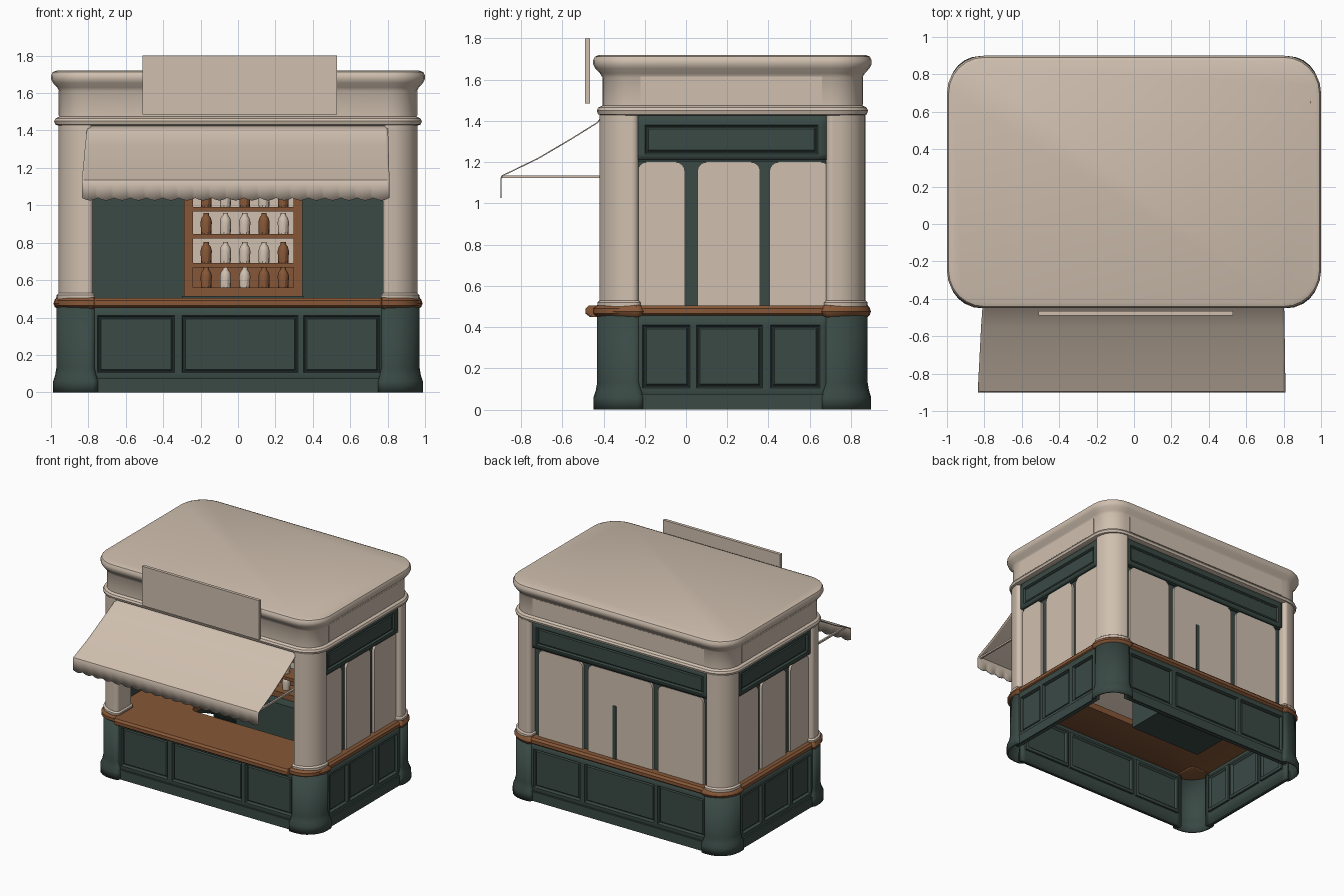
import bpy, bmesh
from math import pi, sin, cos, radians
from mathutils import Matrix, Vector

if "Cube" in bpy.data.objects:
    bpy.data.objects.remove(bpy.data.objects["Cube"])


def material(name, rgb):
    m = bpy.data.materials.new(name)
    m.use_nodes = True
    m.diffuse_color = (*rgb, 1)
    bsdf = m.node_tree.nodes["Principled BSDF"]
    bsdf.inputs["Base Color"].default_value = (*rgb, 1)
    bsdf.inputs["Roughness"].default_value = 0.8
    return m


CREAM = material("cream", (0.63, 0.525, 0.43))
GREEN = material("dark green", (0.042, 0.068, 0.06))
WOOD = material("brown wood", (0.24, 0.095, 0.038))
made = []

# Sides are numbered front, left, back, right; DEPTH is each facade's distance from the origin
FRONT, LEFT, BACK, RIGHT = range(4)
DEPTH = [0.405, 0.955, 0.855, 0.955]


def finish(name, bm, mat):
    bmesh.ops.recalc_face_normals(bm, faces=bm.faces)
    mesh = bpy.data.meshes.new(name)
    bm.to_mesh(mesh)
    bm.free()
    mesh.materials.append(mat)
    ob = bpy.data.objects.new(name, mesh)
    bpy.context.collection.objects.link(ob)
    made.append(ob)
    return ob


def plan(x0, y0, x1, y1, radii, steps=6):
    """Rounded rectangle outline; radii run counterclockwise from the low corner."""
    pts = []
    corners = [(x0, y0, 1, 1), (x1, y0, -1, 1), (x1, y1, -1, -1), (x0, y1, 1, -1)]
    for i, (x, y, sx, sy) in enumerate(corners):
        r = radii[i]
        for k in range(steps + 1):
            a = pi + (i + k / steps) * pi / 2
            pts.append((x + sx * r + r * cos(a), y + sy * r + r * sin(a)))
    return pts


def loft(name, rings, mat, kind="capped", place=None):
    """Skin a stack of (outline, height) rings: capped, joined into a loop, or an open strip."""
    bm = bmesh.new()
    rows = [[bm.verts.new((x, y, z)) for x, y in pts] for pts, z in rings]
    for a, b in zip(rows, rows[1:] + rows[:1] if kind == "loop" else rows[1:]):
        for i in range(len(a) - (kind == "strip")):
            j = (i + 1) % len(a)
            bm.faces.new((a[i], a[j], b[j], b[i]))
    if kind == "capped":
        bm.faces.new(rows[0][::-1])
        bm.faces.new(rows[-1])
    if place:
        bm.transform(place)
    return finish(name, bm, mat)


def box(name, x0, x1, y0, y1, z0, z1, mat):
    bm = bmesh.new()
    bmesh.ops.create_cube(bm, size=1)
    size = Matrix.Diagonal((x1 - x0, y1 - y0, z1 - z0, 1))
    bm.transform(Matrix.Translation(((x0 + x1) / 2, (y0 + y1) / 2, (z0 + z1) / 2)) @ size)
    return finish(name, bm, mat)


def facade(side, offset):
    """Maps local (across, up, outward) onto a side of the building."""
    stand = Matrix.Rotation(pi / 2, 4, "X")
    return (Matrix.Rotation(side * pi / 2, 4, "Z")
            @ Matrix.Translation((0, -DEPTH[side] - offset, 0)) @ stand)


def plate(name, side, u0, u1, z0, z1, offset, thick, mat, top_r=0.004):
    outline = plan(u0, z0, u1, z1, (0.004, 0.004, top_r, top_r), 4)
    loft(name, [(outline, 0), (outline, thick)], mat, place=facade(side, offset))


def panelled(name, side, us, zs, offset, sink, mat):
    """Wall sheet where every odd cell is a sunk, framed panel."""
    bm = bmesh.new()
    grid = [[bm.verts.new((u, z, 0)) for u in us] for z in zs]
    panels = []
    for j in range(len(zs) - 1):
        for i in range(len(us) - 1):
            f = bm.faces.new((grid[j][i], grid[j][i + 1], grid[j + 1][i + 1], grid[j + 1][i]))
            if i % 2 and j % 2:
                panels.append(f)
    bm.normal_update()
    for thick, depth in ((0.01, -sink), (0.006, 0), (0.01, sink / 2)):
        bmesh.ops.inset_individual(bm, faces=panels, thickness=thick, depth=depth)
    bm.transform(facade(side, offset))
    ob = finish(name, bm, mat)
    # Keep the open sheet facing outward so its thickness grows inward
    out = Vector((sin(side * pi / 2), -cos(side * pi / 2), 0))
    if sum((p.normal.dot(out) * p.area for p in ob.data.polygons)) < 0:
        ob.data.flip_normals()
    ob.modifiers.new("thickness", "SOLIDIFY").thickness = 0.025


def mirrored(values, side):
    return sorted(-v for v in values) if side == RIGHT else values


# Lower panelled walls and plinths
long_cuts = [-0.8, -0.75, -0.34, -0.3, 0.32, 0.35, 0.76, 0.8]
side_cuts = [-0.26, -0.21, 0.02, 0.05, 0.37, 0.41, 0.65, 0.7]
for side in range(4):
    cuts = mirrored(side_cuts, side) if side % 2 else long_cuts
    panelled("lower_wall", side, cuts, [0, 0.105, 0.41, 0.47], 0.005, 0.022, GREEN)
    plate("plinth", side, cuts[0], cuts[-1], 0, 0.075, 0.005, 0.012, GREEN)

# Upper walls: green sheet with a raised header and cream shutters
side_shutters = [(-0.235, -0.005), (0.055, 0.36), (0.405, 0.7)]
back_shutters = [(-0.73, -0.34), (-0.29, 0.28), (0.33, 0.73)]
for side in (LEFT, BACK, RIGHT):
    spans = back_shutters if side == BACK else side_shutters
    ends = [-0.8, 0.8] if side == BACK else mirrored([-0.26, 0.7], side)
    plate("upper_wall", side, *ends, 0.48, 1.45, -0.075, 0.025, GREEN)
    plate("header_rail", side, *ends, 1.2, 1.45, -0.05, 0.015, GREEN)
    panelled("header_panel", side, [ends[0], ends[0] + 0.06, ends[1] - 0.06, ends[1]],
             [1.21, 1.24, 1.38, 1.44], -0.015, 0.015, GREEN)
    plate("frieze_panel", side, ends[0] + 0.04, ends[1] - 0.04, 1.48, 1.615, -0.01, 0.014, CREAM)
    for span in spans:
        u0, u1 = mirrored(span, side)
        plate("shutter", side, u0, u1, 0.49, 1.2, -0.055, 0.025, CREAM, 0.045)
plate("door_gap", BACK, -0.07, -0.04, 0.5, 0.93, -0.03, 0.005, GREEN)
plate("front_header", FRONT, -0.8, 0.8, 1.37, 1.45, -0.05, 0.05, CREAM)

# Corner columns with hollow flared feet and wooden caps
for sx in (-1, 1):
    for sy in (-1, 1):
        corner = {(-1, -1): 0, (1, -1): 1, (1, 1): 2, (-1, 1): 3}[sx, sy]

        def post(grow, radius=0.16):
            radii = [0.03] * 4
            radii[corner] = radius
            xs = sorted((sx * (0.775 - grow), sx * (0.96 + grow)))
            edge = 0.87 if sy > 0 else -0.42
            ys = sorted((edge - sy * (0.19 + grow), edge + sy * grow))
            return plan(xs[0], ys[0], xs[1], ys[1], radii)

        def outer_side(grow):
            pts = post(grow)
            start = (corner - 1) % 4 * 7
            return (pts + pts)[start:start + 21]

        foot = loft("column_base", [(outer_side(g), z) for g, z in (
            (0.022, 0), (0.022, 0.06), (0.012, 0.09), (0.005, 0.13), (0.005, 0.46))], GREEN, "strip")
        shell = foot.modifiers.new("thickness", "SOLIDIFY")
        shell.thickness, shell.offset = 0.012, 0
        loft("column_cap", [(post(g, 0.19), z) for g, z in (
            (0.005, 0.445), (0.02, 0.457), (0.027, 0.475), (0.02, 0.495), (0.01, 0.508))], WOOD)
        loft("column", [(post(g), z) for g, z in (
            (0.01, 0.5), (0.01, 0.52), (0, 0.53), (0, 1.45))], CREAM)

# Counter ring, deep at the front, with a lip in the serving opening
hole = plan(-0.4, -0.04, 0.72, 0.77, [0.06] * 4)


def ledge(grow):
    return plan(-0.95 - grow, -0.43 - grow, 0.95 + grow, 0.86 + grow, [0.15] * 4)


def lip(grow):
    return plan(-0.77, -0.467 - grow, 0.77, -0.38, [0.02] * 4)


edge_profile = [(0, 0.45), (0.02, 0.465), (0.02, 0.49), (0.005, 0.505)]
loft("counter", [(hole, 0.455)] + [(ledge(g), z) for g, z in edge_profile] + [(hole, 0.505)],
     WOOD, "loop")
loft("counter_lip", [(lip(g), z) for g, z in edge_profile], WOOD)

# Entablature and flat roof
cornice = [(0, 1.425), (0.022, 1.432), (0.028, 1.45), (0.02, 1.465), (0, 1.475), (0, 1.61),
           (0.012, 1.63), (0.035, 1.655), (0.045, 1.675), (0.045, 1.695), (0.036, 1.712), (0.015, 1.72)]
loft("roof", [(plan(-0.955 - g, -0.405 - g, 0.955 + g, 0.855 + g, [0.155 + g] * 4), z)
              for g, z in cornice], CREAM)

# Blank sign board
box("sign_board", -0.51, 0.53, -0.49, -0.465, 1.485, 1.8, CREAM)

# Awning with a scalloped valance
bm = bmesh.new()
rows = []
profile = [(-0.41, 1.425), (-0.43, 1.395), (-0.55, 1.32), (-0.72, 1.22),
           (-0.895, 1.135), (-0.9, 1.12), (-0.9, 1.04)]
scallops, steps = 19, 6
count = scallops * steps
for r, (y, z) in enumerate(profile):
    reach = min(r, 4) / 4
    left, right = -0.8 - 0.035 * reach, 0.8 + 0.01 * reach
    row = []
    for i in range(count + 1):
        drop = 0.014 * abs(sin(pi * i / steps)) if r == len(profile) - 1 else 0
        row.append(bm.verts.new((left + (right - left) * i / count, y, z - drop)))
    rows.append(row)
for a, b in zip(rows, rows[1:]):
    for i in range(count):
        bm.faces.new((a[i], b[i], b[i + 1], a[i + 1]))
awning = finish("awning", bm, CREAM)
awning.modifiers.new("thickness", "SOLIDIFY").thickness = 0.006
for x in (-0.785, 0.785):
    box("awning_arm", x - 0.007, x + 0.007, -0.895, -0.4, 1.122, 1.136, CREAM)

# Cabinet and open shelves inside
box("cabinet", -0.3, 0.35, 0.4, 0.7, 0.1, 0.515, GREEN)
box("shelf_back", -0.27, 0.33, 0.64, 0.65, 0.52, 1.12, CREAM)
box("shelf_lower_back", -0.25, 0.31, 0.63, 0.64, 0.55, 0.67, WOOD)
for x in (-0.265, 0.32):
    box("shelf_upright", x - 0.024, x + 0.024, 0.495, 0.65, 0.51, 1.13, WOOD)
for z in (0.545, 0.68, 0.835, 0.98, 1.12):
    box("shelf", -0.28, 0.34, 0.495, 0.65, z - 0.012, z + 0.012, WOOD)
box("shelf_foot", -0.285, 0.345, 0.49, 0.65, 0.505, 0.56, WOOD)

# Bottles
bottle = [(0.028, 0), (0.03, 0.065), (0.025, 0.085), (0.014, 0.1), (0.014, 0.112)]
tones = ["bwwbb", "bwwwb", "bwwbw", "bwbwb"]
for row, z in enumerate((0.557, 0.692, 0.847, 0.992)):
    for i, tone in enumerate(tones[row]):
        x = -0.17 + 0.103 * i
        rings = [([(x + r * cos(k * pi / 5), 0.56 + r * sin(k * pi / 5)) for k in range(10)], z + h)
                 for r, h in bottle]
        loft("bottle", rings, WOOD if tone == "b" else CREAM)

# Smooth rounded surfaces, keep edges crisp
bpy.ops.object.select_all(action="DESELECT")
for ob in made:
    ob.select_set(True)
bpy.context.view_layer.objects.active = made[0]
bpy.ops.object.shade_smooth_by_angle(angle=radians(35))
